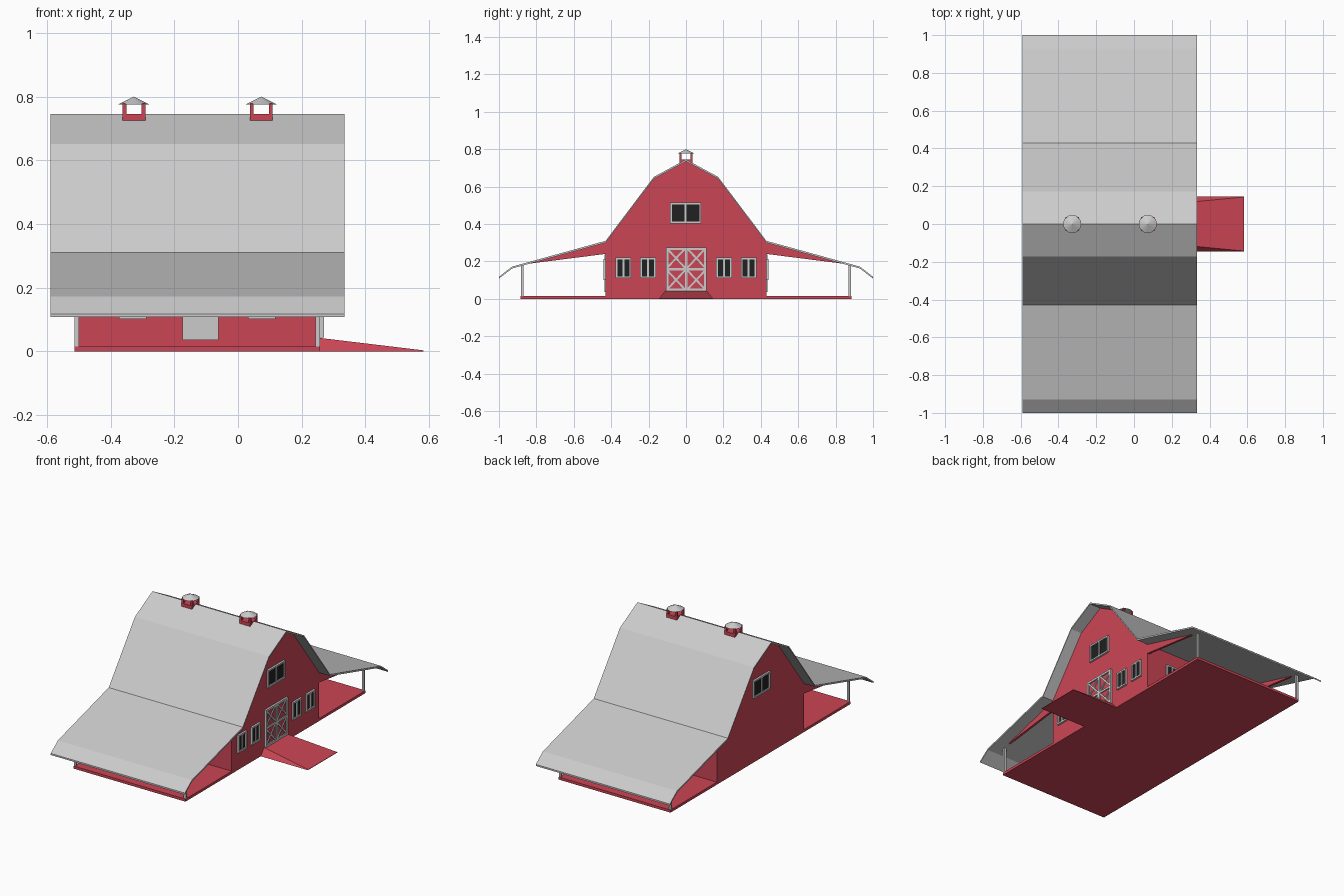
import bpy, bmesh, math
from mathutils import Matrix, Vector

if "Cube" in bpy.data.objects:
    bpy.data.objects.remove(bpy.data.objects["Cube"])


def material(name, rgb):
    m = bpy.data.materials.new(name)
    m.diffuse_color = (*rgb, 1)
    m.use_nodes = True
    m.node_tree.nodes["Principled BSDF"].inputs["Base Color"].default_value = m.diffuse_color
    return m


RED = material("barn_red", (0.60, 0.06, 0.09))
DARK = material("dark_glass", (0.015, 0.015, 0.015))
X0, X1 = -0.513, 0.258          # end walls
R0, R1 = -0.589, 0.334          # roof ends
W = 0.43                        # half width of the barn body


def finish(name, bm, mat=None, matrix=None):
    bmesh.ops.recalc_face_normals(bm, faces=bm.faces)
    me = bpy.data.meshes.new(name)
    bm.to_mesh(me)
    bm.free()
    ob = bpy.data.objects.new(name, me)
    if matrix:
        ob.matrix_world = matrix
    if mat:
        me.materials.append(mat)
    bpy.context.collection.objects.link(ob)
    return ob


def prism(name, profile, x0, x1, mat=None):
    """Extrude a y-z profile along x."""
    bm = bmesh.new()
    f = bm.faces.new([bm.verts.new((x0, y, z)) for y, z in profile])
    r = bmesh.ops.extrude_face_region(bm, geom=[f])
    verts = [g for g in r["geom"] if isinstance(g, bmesh.types.BMVert)]
    bmesh.ops.translate(bm, verts=verts, vec=(x1 - x0, 0, 0))
    return finish(name, bm, mat)


def boxes(name, items, mat=None, matrix=None):
    """One object from (min, max[, roll about local z]) boxes."""
    bm = bmesh.new()
    for lo, hi, *roll in items:
        lo, hi = Vector(lo), Vector(hi)
        m = Matrix.Translation((lo + hi) / 2)
        if roll:
            m = m @ Matrix.Rotation(roll[0], 4, 'Z')
        bmesh.ops.create_cube(bm, size=1, matrix=m @ Matrix.Diagonal((*(hi - lo), 1)))
    return finish(name, bm, mat, matrix)


def facing(direction, a, z):
    """Wall frame: local x runs along the wall, y up, z outward."""
    out = {'right': (1, 0, 0), 'left': (-1, 0, 0), 'front': (0, -1, 0), 'back': (0, 1, 0)}[direction]
    o = Vector(out)
    up = Vector((0, 0, 1))
    side = up.cross(o)
    pos = {'right': (X1, a, z), 'left': (X0, a, z), 'front': (a, -W, z), 'back': (a, W, z)}[direction]
    m = Matrix((side, up, o)).transposed().to_4x4()
    m.translation = pos
    return m


def frame_bars(w, h, t, d, bottom=0.0):
    """Outer frame plus centre mullion."""
    return [((-w, -h, -0.004), (-w + t, h, d)), ((w - t, -h, -0.004), (w, h, d)),
            ((-w + t, h - t, -0.004), (w - t, h, d)), ((-w + t, -h, -0.004), (w - t, -h + t, d)),
            ((-t / 2, -h + t, -0.004), (t / 2, h - t, d))]


def window(name, direction, a, z, w, h, t=0.010):
    m = facing(direction, a, z)
    boxes(name + "_frame", frame_bars(w, h, t, 0.012), None, m)
    boxes(name + "_glass", [((-w + t / 2, -h + t / 2, -0.003), (w - t / 2, h - t / 2, 0.004))], DARK, m)


# Floor slab across barn and both porches
boxes("floor_slab", [((X0, -0.885, 0), (X1, 0.885, 0.016))], RED)

# Barn body and gambrel roof with flared porch wings
half = [(1.0, 0.118), (0.93, 0.172), (W, 0.31), (0.172, 0.652), (0, 0.745)]
outline = half + [(-y, z) for y, z in half[-2::-1]]
wall_top = [(y, z - 0.006) for y, z in outline[2:-2]]
prism("barn_body", [(W, 0.01)] + wall_top + [(-W, 0.01)], X0, X1, RED)


def sheet(name, pts, t=0.010):
    prism(name, pts + [(y, z - t) for y, z in reversed(pts)], R0, R1)


sheet("main_roof", outline[2:-2])
sheet("porch_roof_back", outline[:3])
sheet("porch_roof_front", outline[-3:])

# Porch end panels and corner posts
for s, side in ((-1, "front"), (1, "back")):
    for x, end in ((X0, "left"), (X1 - 0.014, "right")):
        prism(f"porch_panel_{side}_{end}",
              [(s * W, 0.304), (s * W, 0.24), (s * 0.87, 0.184)], x, x + 0.014, RED)
        ys = sorted((s * 0.870, s * 0.882))
        boxes(f"porch_post_{side}_{end}", [((x, ys[0], 0.014), (x + 0.014, ys[1], 0.182))])

    # Long wall windows, door and knob
    for i, x in enumerate((-0.331, 0.075)):
        window(f"{side}_window_{i + 1}", side, x, 0.157, 0.043, 0.056)
    boxes(f"{side}_door", [((-0.057, -0.1, -0.004), (0.057, 0.1, 0.007))],
          None, facing(side, -0.118, 0.136))

# Gable windows
for i, y in enumerate((-0.335, -0.203, 0.203, 0.335)):
    window(f"gable_window_{i + 1}", 'right', y, 0.165, 0.042, 0.055)
for side in ('left', 'right'):
    window(f"loft_window_{side}", side, -0.002, 0.459, 0.083, 0.055)

# Double barn door with crossed braces
w, h, t = 0.108, 0.116, 0.013
bars = frame_bars(w, h, t, 0.012)
bars.append(((-w + t, -t / 2, -0.004), (w - t, t / 2, 0.011)))
ang = math.atan2(h, w)
length = math.hypot(w, h) / 2 - t / 2
for cx in (-w / 2, w / 2):
    for cy in (-h / 2, h / 2):
        for a in (ang, -ang):
            bars.append(((cx - length, cy - 0.005, -0.004), (cx + length, cy + 0.005, 0.009), a))
door = facing('right', 0.001, 0.159)
boxes("barn_door_braces", bars, None, door)
boxes("barn_door_panel", [((-w + 0.004, -h + 0.004, -0.003), (w - 0.004, h - 0.004, 0.004))], RED, door)

# Ramp: wedge with sloping flanks
bm = bmesh.new()
for x, y, z in ((X1, 0.145, 0), (0.583, 0.145, 0), (X1, 0.112, 0.042), (0.583, 0.143, 0.003)):
    bm.verts.new((x, y, z))
    bm.verts.new((x, -y, z))
bmesh.ops.convex_hull(bm, input=bm.verts)
finish("ramp", bm, RED)

# Ridge cupolas: base, four posts, conical cap
for i, x in enumerate((-0.327, 0.073)):
    r, p = 0.036, 0.012
    parts = [((-r, -r, 0.722), (r, r, 0.746))]
    for sx in (-r, r - p):
        for sy in (-r, r - p):
            parts.append(((sx, sy, 0.745), (sx + p, sy + p, 0.778)))
    boxes(f"cupola_{i + 1}", parts, RED, Matrix.Translation((x, 0, 0)))
    bm = bmesh.new()
    bmesh.ops.create_cone(bm, cap_ends=True, segments=24, radius1=0.048, radius2=0,
                          depth=0.024, matrix=Matrix.Translation((x, 0, 0.788)))
    finish(f"cupola_cap_{i + 1}", bm)
